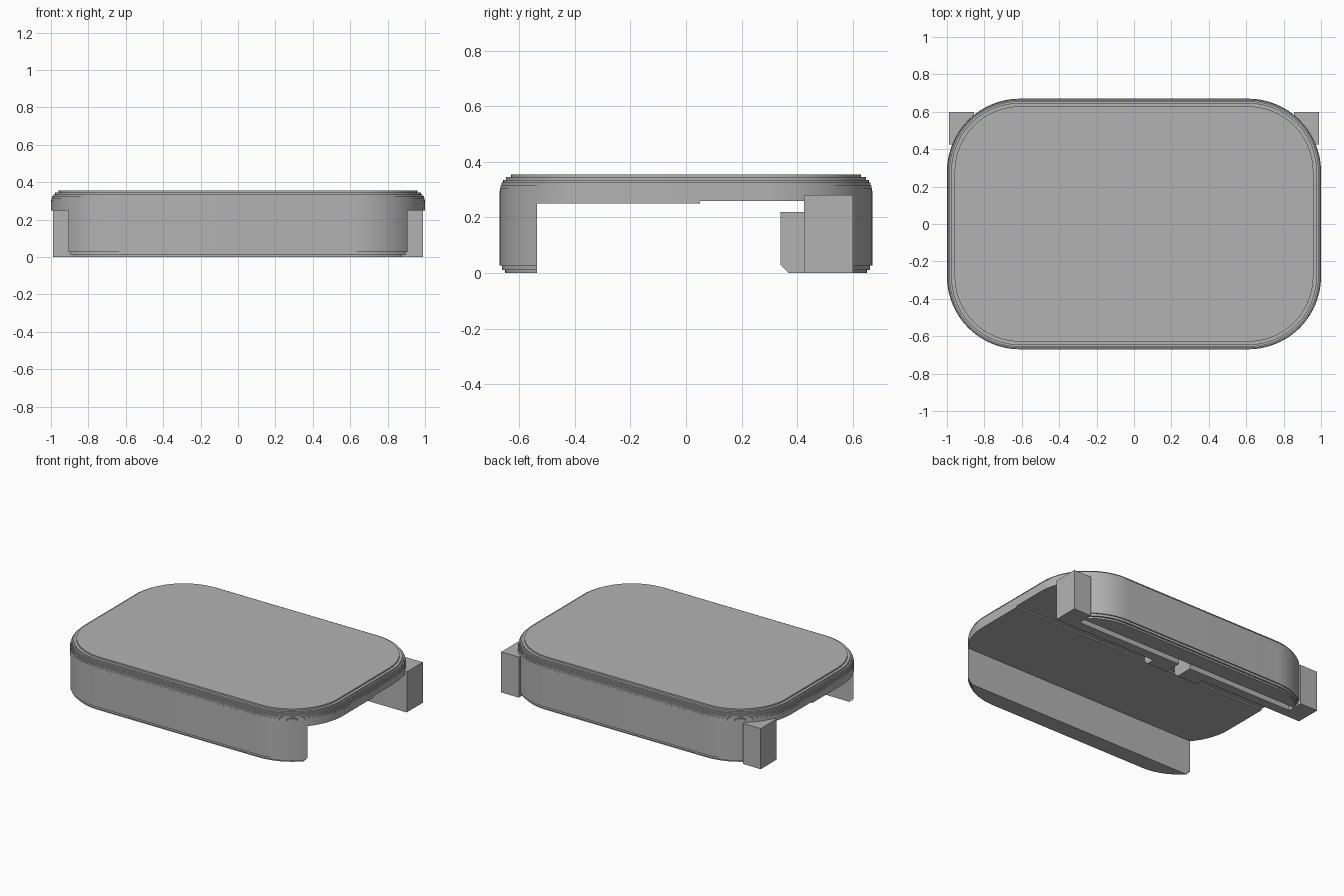
import bpy
import bmesh
import math

if "Cube" in bpy.data.objects:
    bpy.data.objects.remove(bpy.data.objects["Cube"], do_unlink=True)

grey = bpy.data.materials.new("mid_grey")
grey.use_nodes = True
colour = (0.45, 0.45, 0.45, 1)
grey.diffuse_color = colour
grey.node_tree.nodes["Principled BSDF"].inputs["Base Color"].default_value = colour


def finish(bm, name):
    bmesh.ops.recalc_face_normals(bm, faces=bm.faces)
    mesh = bpy.data.meshes.new(name)
    bm.to_mesh(mesh)
    bm.free()
    mesh.materials.append(grey)
    obj = bpy.data.objects.new(name, mesh)
    bpy.context.collection.objects.link(obj)
    return obj


def extrude_profile(name, points, direction):
    """Extrude a flat outline along a direction."""
    bm = bmesh.new()
    face = bm.faces.new([bm.verts.new(p) for p in points])
    res = bmesh.ops.extrude_face_region(bm, geom=[face])
    verts = [g for g in res["geom"] if isinstance(g, bmesh.types.BMVert)]
    bmesh.ops.translate(bm, verts=verts, vec=direction)
    return finish(bm, name)


def rounded_outline(inset, steps=24):
    """Rounded rectangle outline, offset inwards by inset."""
    hx, hy, r = 1.0, 0.67, 0.39
    points = []
    for corner, (sx, sy) in enumerate([(1, 1), (-1, 1), (-1, -1), (1, -1)]):
        for i in range(steps + 1):
            a = math.pi / 2 * (corner + i / steps)
            points.append((sx * (hx - r) + (r - inset) * math.cos(a),
                           sy * (hy - r) + (r - inset) * math.sin(a)))
    return points


# Cover: layered slab with terraced top and bottom rims
HEIGHT, RIM, LAYERS = 0.355, 0.06, 6
levels = [(0.02, 0), (0.02, 0.012), (0.008, 0.012), (0.008, 0.028), (0, 0.028)]
inset = 0
for i in range(LAYERS):
    z = HEIGHT - RIM + RIM * i / LAYERS
    step = RIM * (1 - math.sqrt(1 - ((i + 0.7) / LAYERS) ** 2))
    levels += [(inset, z), (step, z)]
    inset = step
levels.append((inset, HEIGHT))

bm = bmesh.new()
rings = [[bm.verts.new((x, y, z)) for x, y in rounded_outline(d)] for d, z in levels]
for low, high in zip(rings, rings[1:]):
    for i in range(len(low)):
        j = (i + 1) % len(low)
        bm.faces.new((low[i], low[j], high[j], high[i]))
bm.faces.new(rings[0][::-1])
bm.faces.new(rings[-1])
cover = finish(bm, "cover")

# Open channel running sideways beneath the cover
channel = [(-0.535, -0.1), (-0.535, 0.25), (0.05, 0.25),
           (0.05, 0.26), (0.535, 0.26), (0.535, -0.1)]
cutter = extrude_profile("channel_cutter", [(-1.2, y, z) for y, z in channel], (2.4, 0, 0))
cutter.hide_render = True
cut = cover.modifiers.new("channel", "BOOLEAN")
cut.operation = "DIFFERENCE"
cut.solver = "EXACT"
cut.object = cutter
bpy.context.view_layer.objects.active = cover
cover.select_set(True)
bpy.ops.object.modifier_apply(modifier=cut.name)
bpy.data.objects.remove(cutter, do_unlink=True)
bpy.ops.object.shade_smooth_by_angle(angle=math.radians(30))

# Clip bracket: two halves with a slit between, each with an end block and a tab
GAP = 0.045
tab = [(0.425, 0), (0.37, 0), (0.34, 0.03), (0.34, 0.22), (0.425, 0.22)]
for side, s in (("left", 1), ("right", -1)):
    bracket = [(GAP, 0.425), (0.99, 0.425), (0.99, 0.6),
               (0.855, 0.6), (0.855, 0.49), (GAP, 0.49)]
    extrude_profile(side + "_bracket", [(s * x, y, 0) for x, y in bracket], (0, 0, 0.28))
    extrude_profile(side + "_tab", [(s * GAP, y, z) for y, z in tab], (s * 0.155, 0, 0))
